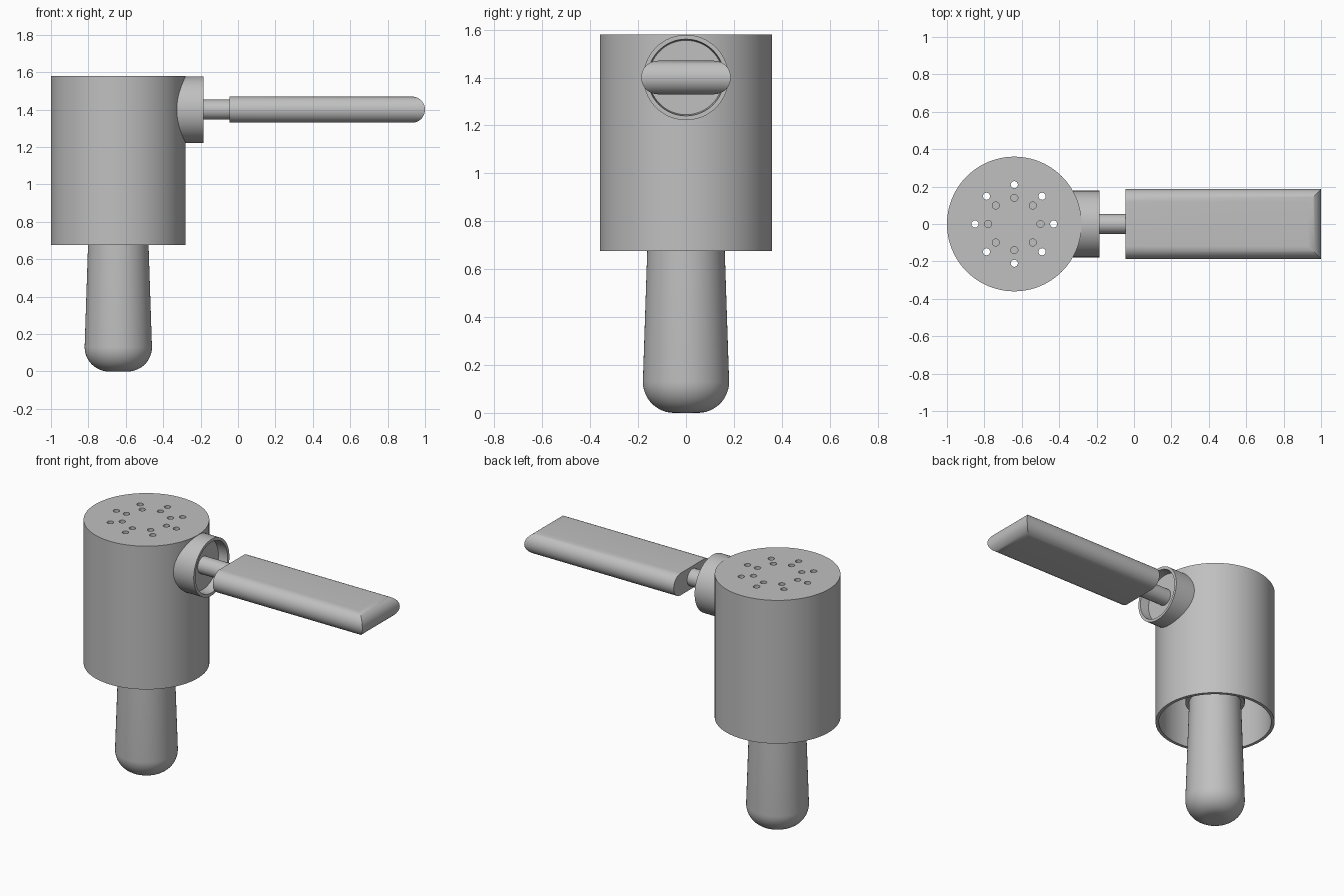
import bpy, bmesh, math
from mathutils import Matrix

cube = bpy.data.objects.get("Cube")
if cube:
    bpy.data.objects.remove(cube, do_unlink=True)

grey = bpy.data.materials.new("plain grey")
grey.use_nodes = True
GREY = (0.527, 0.527, 0.527, 1)
grey.diffuse_color = GREY
grey.node_tree.nodes["Principled BSDF"].inputs["Base Color"].default_value = GREY

BODY_X, ARM_Z = -0.64, 1.40
UPRIGHT = Matrix.Translation((BODY_X, 0, 0))
SIDEWAYS = Matrix.Translation((0, 0, ARM_Z)) @ Matrix.Rotation(math.pi / 2, 4, 'Y')


def finish(name, bm):
    """Turn a bmesh into a grey object with sharp edges kept."""
    bmesh.ops.remove_doubles(bm, verts=bm.verts, dist=1e-5)
    bmesh.ops.recalc_face_normals(bm, faces=bm.faces)
    mesh = bpy.data.meshes.new(name)
    bm.to_mesh(mesh)
    bm.free()
    mesh.materials.append(grey)
    obj = bpy.data.objects.new(name, mesh)
    bpy.context.collection.objects.link(obj)
    return obj


def smooth(obj):
    bpy.ops.object.select_all(action='DESELECT')
    obj.select_set(True)
    bpy.context.view_layer.objects.active = obj
    bpy.ops.object.shade_smooth_by_angle(angle=math.radians(30))


def lathe(name, profile, matrix, steps=96):
    """Spin a (radius, height) profile that starts and ends on the axis."""
    bm = bmesh.new()
    verts = [bm.verts.new((r, 0, h)) for r, h in profile]
    edges = [bm.edges.new(pair) for pair in zip(verts, verts[1:])]
    bmesh.ops.spin(bm, geom=verts + edges, cent=(0, 0, 0), axis=(0, 0, 1),
                   angle=math.tau, steps=steps, use_merge=True)
    bm.transform(matrix)
    return finish(name, bm)


def cut(obj, cutter):
    """Subtract the cutter and apply the result."""
    cutter.hide_render = True
    mod = obj.modifiers.new("cut", 'BOOLEAN')
    mod.operation, mod.solver, mod.object = 'DIFFERENCE', 'EXACT', cutter
    bpy.context.view_layer.objects.active = obj
    bpy.ops.object.modifier_apply(modifier=mod.name)
    bpy.data.objects.remove(cutter, do_unlink=True)


# Hollow cup, open below
cup = lathe("cup", [(0, 1.58), (0.36, 1.58), (0.36, 0.675), (0.34, 0.675),
                    (0.34, 1.56), (0, 1.56)], UPRIGHT)

# Two rings of eight vent holes through the cup top
bm = bmesh.new()
for ring in (0.14, 0.21):
    for i in range(8):
        a = math.tau * i / 8
        spot = (BODY_X + ring * math.cos(a), ring * math.sin(a), 1.57)
        bmesh.ops.create_cone(bm, cap_ends=True, segments=24, radius1=0.019,
                              radius2=0.019, depth=0.06, matrix=Matrix.Translation(spot))
cut(cup, finish("vent_cutter", bm))
smooth(cup)

# Collar inside the cup that holds the grip
smooth(lathe("collar", [(0, 1.56), (0.18, 1.56), (0.18, 0.81), (0, 0.81)], UPRIGHT))

# Tapered grip with a rounded foot
ROUND = 0.13
foot = []
for i in range(13):
    a = math.pi / 2 * i / 12
    foot.append((0.05 + ROUND * math.sin(a), ROUND * (1 - math.cos(a))))
smooth(lathe("grip", [(0, 0)] + foot + [(0.157, 0.82), (0, 0.82)], UPRIGHT))

# Round socket on the cup side, with a recessed face
socket = lathe("socket", [(0, -0.40), (0.178, -0.40), (0.178, -0.185), (0.16, -0.185),
                          (0.155, -0.245), (0, -0.245)], SIDEWAYS)
cut(socket, lathe("socket_cutter", [(0, 1.1), (0.35, 1.1), (0.35, 1.7), (0, 1.7)], UPRIGHT))
smooth(socket)

# Thin shaft between socket and arm
smooth(lathe("shaft", [(0, -0.25), (0.053, -0.25), (0.053, -0.04), (0, -0.04)],
             SIDEWAYS, 48))

# Flat arm: stacked rectangles round the two sides and the far end
EDGE = 0.07
bm = bmesh.new()
layers = []
for i in range(25):
    a = math.pi * (i / 24 - 0.5)
    out, z = EDGE * math.cos(a), ARM_Z + EDGE * math.sin(a)
    x, y = 1 - EDGE + out, 0.187 - EDGE + out
    layers.append([bm.verts.new(p) for p in
                   ((-0.045, -y, z), (x, -y, z), (x, y, z), (-0.045, y, z))])
for low, high in zip(layers, layers[1:]):
    for i in range(4):
        j = (i + 1) % 4
        bm.faces.new((low[i], low[j], high[j], high[i]))
bm.faces.new(layers[0])
bm.faces.new(layers[-1])
smooth(finish("arm", bm))
